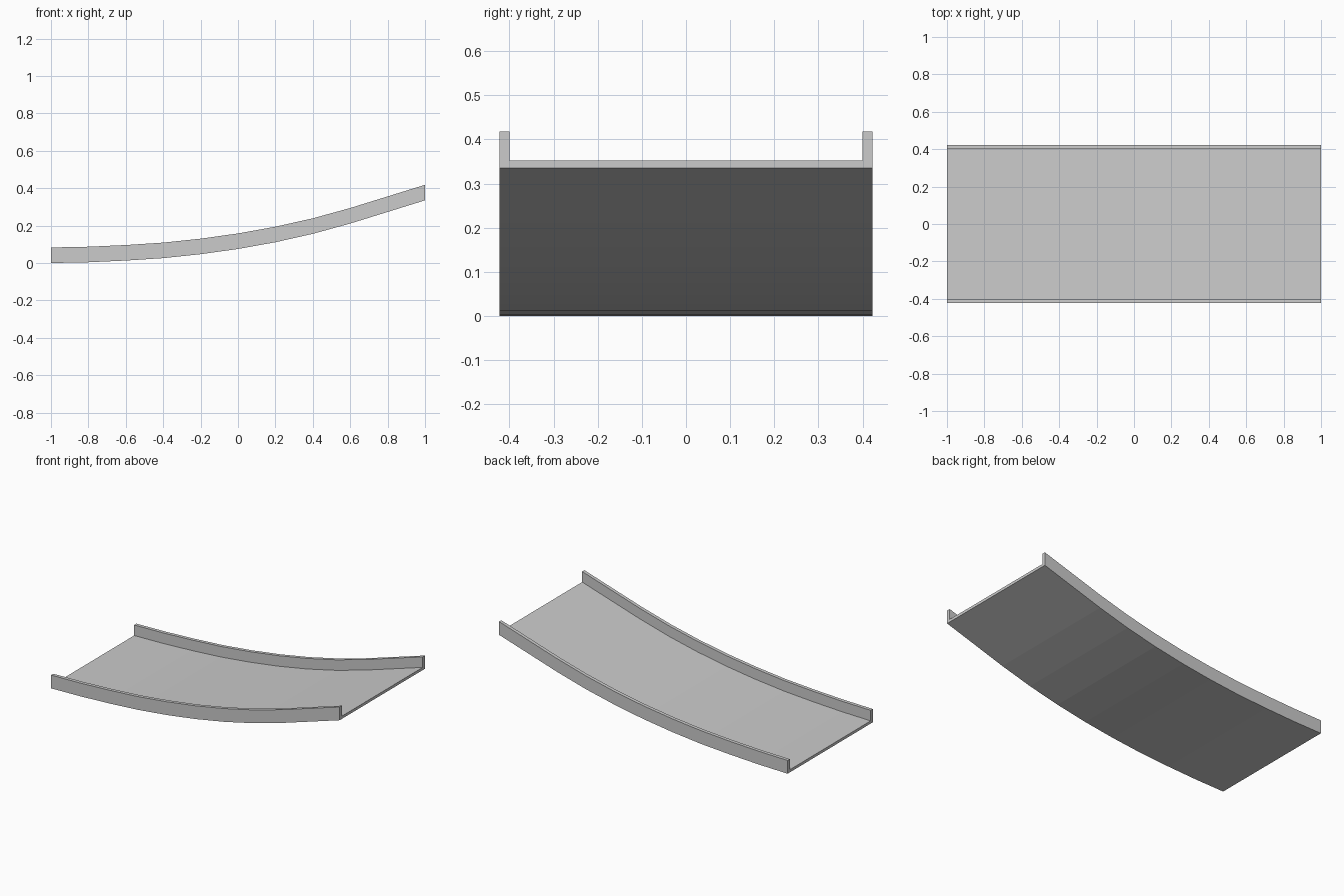
import bpy, bmesh

if "Cube" in bpy.data.objects:
    bpy.data.objects.remove(bpy.data.objects["Cube"])

# Underside height of the ramp, sampled at equal x steps
heights = [0.0, 0.004, 0.013, 0.026, 0.047, 0.075, 0.111, 0.156, 0.211, 0.273, 0.335]
HALF, WALL, FLOOR, RIM = 0.422, 0.022, 0.017, 0.083

# U-shaped channel cross-section (y, z)
section = [(-HALF, 0), (HALF, 0), (HALF, RIM), (HALF - WALL, RIM),
           (HALF - WALL, FLOOR), (WALL - HALF, FLOOR), (WALL - HALF, RIM), (-HALF, RIM)]

# Sweep the channel along the curve, keeping the ends vertical
bm = bmesh.new()
rings = []
for i, h in enumerate(heights):
    x = -1 + 2 * i / (len(heights) - 1)
    rings.append([bm.verts.new((x, y, z + h)) for y, z in section])
n = len(section)
for a, b in zip(rings, rings[1:]):
    for k in range(n):
        j = (k + 1) % n
        bm.faces.new((a[k], a[j], b[j], b[k]))

# End caps: floor strip and two wall ends
for r in (rings[0], rings[-1]):
    bm.faces.new((r[0], r[1], r[4], r[5]))
    bm.faces.new((r[1], r[2], r[3], r[4]))
    bm.faces.new((r[0], r[5], r[6], r[7]))
bmesh.ops.recalc_face_normals(bm, faces=bm.faces)

mesh = bpy.data.meshes.new("curved_ramp")
bm.to_mesh(mesh)
bm.free()
ramp = bpy.data.objects.new("curved_ramp", mesh)
bpy.context.collection.objects.link(ramp)
